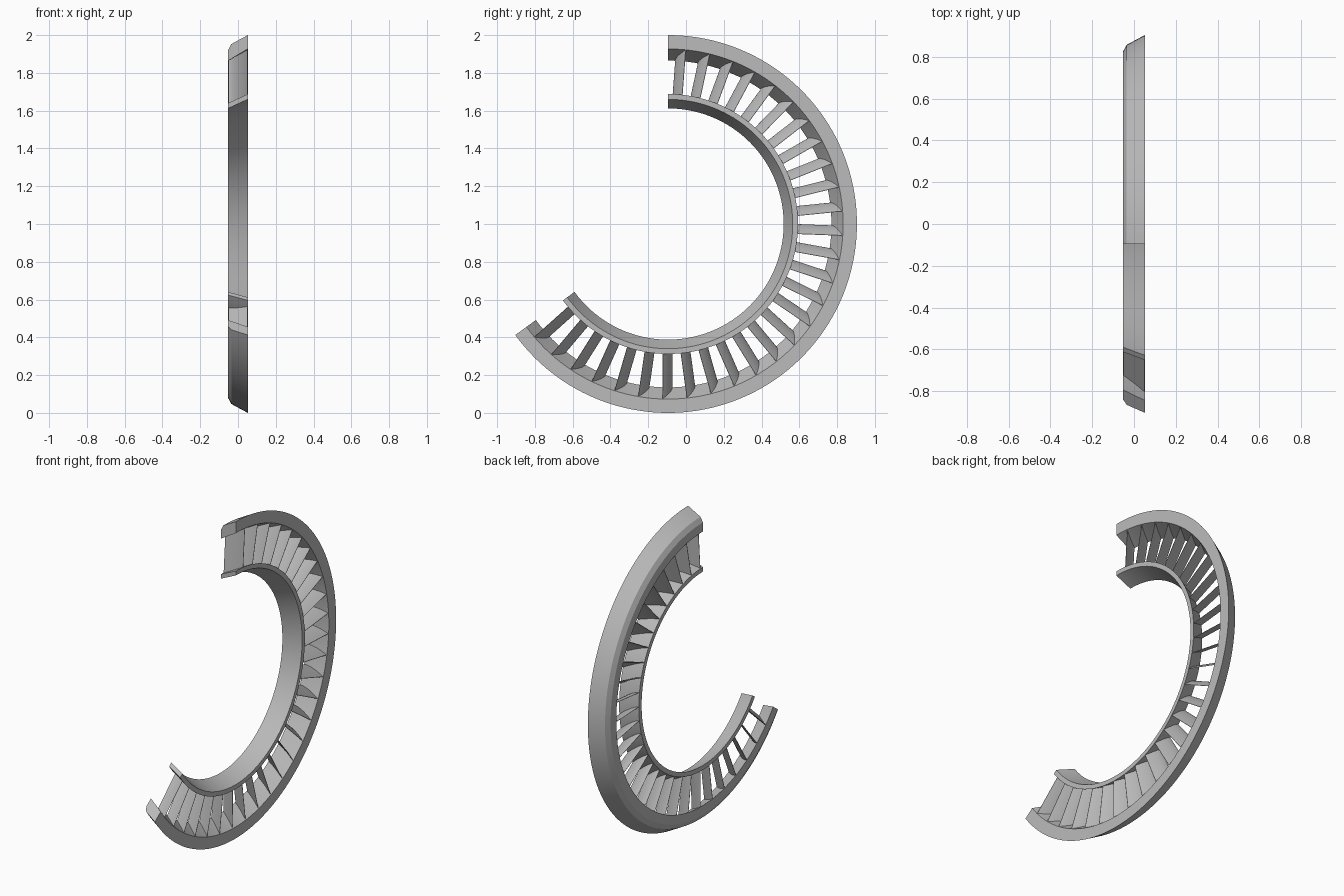
import bpy, bmesh, math
from mathutils import Vector

if "Cube" in bpy.data.objects:
    bpy.data.objects.remove(bpy.data.objects["Cube"])

CENTRE = Vector((0, -0.095, 1.0))   # ring axis runs along x
SPAN = math.radians(234)            # arc, clockwise from the top
HALF = 0.052                        # half of the axial depth

metal = bpy.data.materials.new("plain grey metal")
metal.use_nodes = True
GREY = (0.5, 0.5, 0.5, 1)
metal.diffuse_color = GREY
metal.node_tree.nodes["Principled BSDF"].inputs["Base Color"].default_value = GREY


def place(x, r, t, phi):
    """Point at axial x, radius r, tangential offset t, around angle phi."""
    radial = Vector((0, math.sin(phi), math.cos(phi)))
    tangent = Vector((0, math.cos(phi), -math.sin(phi)))
    return CENTRE + Vector((x, 0, 0)) + radial * r + tangent * t


def skin(bm, loops):
    """Join successive closed loops of points and cap both ends."""
    rings = [[bm.verts.new(p) for p in loop] for loop in loops]
    n = len(rings[0])
    for a, b in zip(rings, rings[1:]):
        for i in range(n):
            j = (i + 1) % n
            bm.faces.new((a[i], a[j], b[j], b[i]))
    bm.faces.new(rings[0][::-1])
    bm.faces.new(rings[-1])


def finish(name, bm, angle):
    bmesh.ops.recalc_face_normals(bm, faces=bm.faces)
    mesh = bpy.data.meshes.new(name)
    bm.to_mesh(mesh)
    bm.free()
    mesh.materials.append(metal)
    ob = bpy.data.objects.new(name, mesh)
    bpy.context.collection.objects.link(ob)
    bpy.ops.object.select_all(action='DESELECT')
    ob.select_set(True)
    bpy.context.view_layer.objects.active = ob
    bpy.ops.object.shade_smooth_by_angle(angle=math.radians(angle))


def band(name, profile, steps=104):
    bm = bmesh.new()
    skin(bm, [[place(x, r, 0, SPAN * i / steps) for x, r in profile]
              for i in range(steps + 1)])
    finish(name, bm, 20)


# Conical outer and inner bands
band("outer_band", [(HALF, 0.927), (HALF, 1.0), (-0.035, 0.953),
                    (-HALF, 0.922), (-HALF, 0.865)])
band("inner_band", [(HALF, 0.66), (HALF, 0.688), (-HALF, 0.64), (-HALF, 0.612)])


# Cambered vane section: (axial, tangential) points around the outline
def vane_section(n=10):
    upper, lower = [], []
    for i in range(n + 1):
        u = (1 - math.cos(math.pi * i / n)) / 2
        x = (u - 0.5) * 1.9 * HALF
        mid = -0.024 + 0.05 * u ** 1.4
        thick = 0.002 + 0.014 * math.sqrt(u) * (1 - u) ** 0.8
        upper.append((x, mid + thick / 2))
        lower.append((x, mid - thick / 2))
    return upper + lower[::-1]


# Row of vanes between the two bands, ends sunk slightly into them
section = vane_section()
bm = bmesh.new()
for k in range(29):
    phi = math.radians(4.2 + 8 * k)
    skin(bm, [[place(x, root + slope * x, t, phi) for x, t in section]
              for root, slope in ((0.66, 0.46), (0.9, 0.59))])
finish("vanes", bm, 40)
